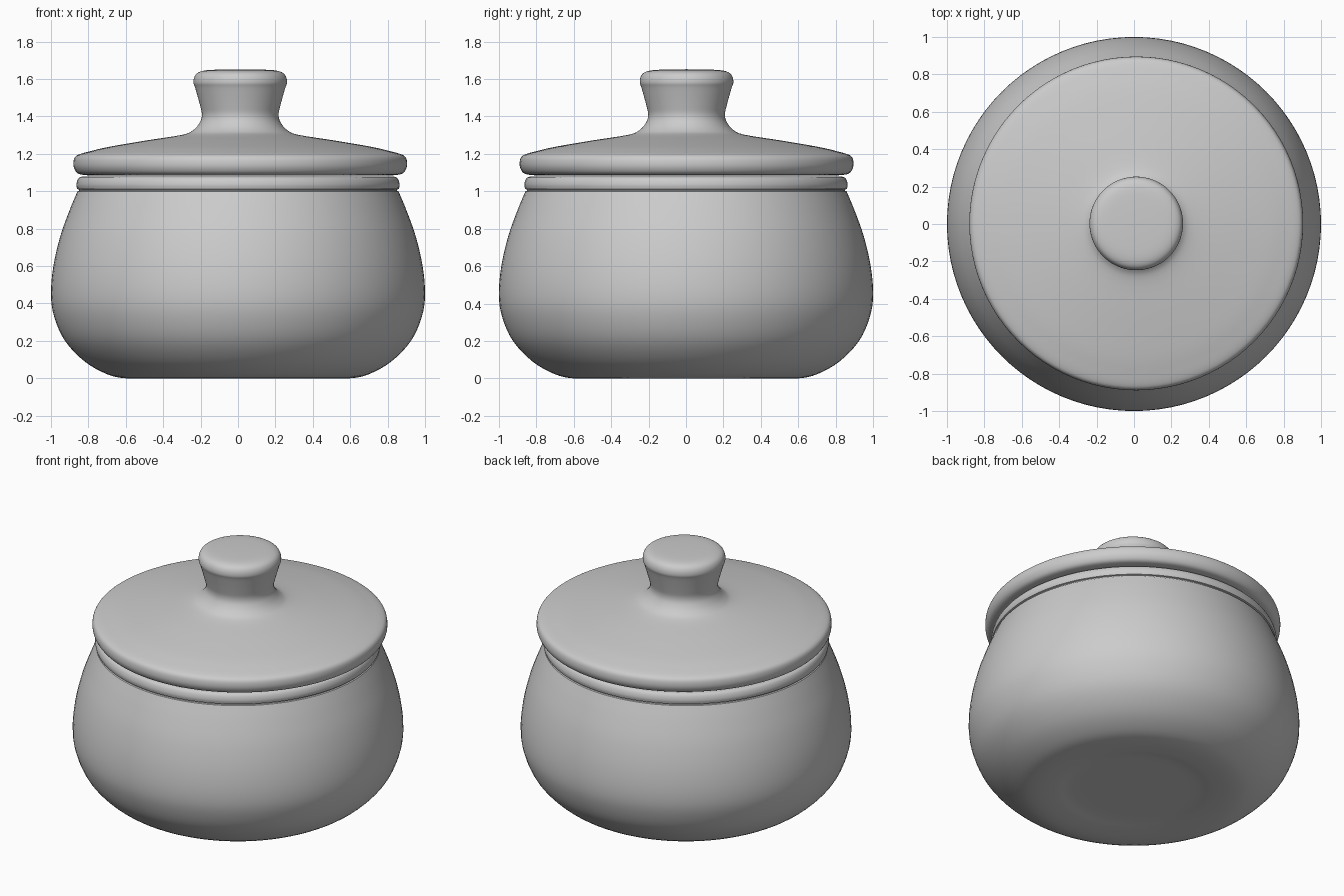
import bpy, bmesh, math
from mathutils import Vector

if "Cube" in bpy.data.objects:
    bpy.data.objects.remove(bpy.data.objects["Cube"])

SEGMENTS = 96

clay = bpy.data.materials.new("light_grey_clay")
clay.diffuse_color = (0.6, 0.6, 0.6, 1)
clay.use_nodes = True
clay.node_tree.nodes["Principled BSDF"].inputs["Base Color"].default_value = clay.diffuse_color


def smooth_curve(pts, steps=4):
    """Catmull-Rom curve through (radius, height) points."""
    p = [Vector(q) for q in pts]
    p = [2 * p[0] - p[1]] + p + [2 * p[-1] - p[-2]]
    out = []
    for a, b, c, d in zip(p, p[1:], p[2:], p[3:]):
        for i in range(steps):
            t = i / steps
            out.append(0.5 * (2 * b + (c - a) * t + (2 * a - 5 * b + 4 * c - d) * t ** 2
                              + (3 * b - a - 3 * c + d) * t ** 3))
    return out + [p[-2]]


def lathe(name, sections, centre=(0, 0)):
    """Spin smooth sections, joined at creases, around the z axis."""
    bm = bmesh.new()
    profile = [q for s in sections for q in smooth_curve(s)]
    verts = [bm.verts.new((max(q.x, 0), 0, q.y)) for q in profile]
    edges = [bm.edges.new(e) for e in zip(verts, verts[1:])]
    bmesh.ops.spin(bm, geom=verts + edges, cent=(0, 0, 0), axis=(0, 0, 1),
                   angle=math.tau, steps=SEGMENTS, use_merge=True)
    bmesh.ops.remove_doubles(bm, verts=bm.verts, dist=0.0002)
    bmesh.ops.recalc_face_normals(bm, faces=bm.faces)
    mesh = bpy.data.meshes.new(name)
    bm.to_mesh(mesh)
    bm.free()
    obj = bpy.data.objects.new(name, mesh)
    obj.location = (*centre, 0)
    bpy.context.collection.objects.link(obj)
    mesh.materials.append(clay)
    bpy.context.view_layer.objects.active = obj
    obj.select_set(True)
    bpy.ops.object.shade_smooth_by_angle(angle=math.radians(40))
    obj.select_set(False)
    return obj


# Round-bellied pot with a shallow foot recess, grooved rim and hollow inside
lathe("pot", [
    [(0, 0.015), (0.3, 0.015), (0.4, 0.012), (0.48, 0.002), (0.6, 0.0),
     (0.70, 0.022), (0.82, 0.09), (0.925, 0.20), (0.983, 0.33), (1.0, 0.45),
     (0.987, 0.60), (0.95, 0.76), (0.90, 0.90), (0.858, 1.0)],
    [(0.85, 1.003), (0.85, 1.009)],
    [(0.86, 1.012), (0.864, 1.035), (0.858, 1.06), (0.845, 1.075), (0.82, 1.08)],
    [(0.80, 1.08), (0.79, 1.06), (0.80, 0.98), (0.86, 0.82), (0.92, 0.60),
     (0.93, 0.45), (0.87, 0.25), (0.75, 0.13), (0.6, 0.08), (0.3, 0.07), (0, 0.07)],
])

# Domed lid and flared knob, resting slightly off centre
lathe("lid_with_knob", [
    [(0, 1.085), (0.4, 1.085), (0.77, 1.085), (0.84, 1.088), (0.872, 1.098),
     (0.889, 1.125), (0.892, 1.155), (0.884, 1.182), (0.86, 1.198), (0.80, 1.215),
     (0.70, 1.238), (0.50, 1.272), (0.31, 1.302), (0.25, 1.328), (0.215, 1.37),
     (0.205, 1.41), (0.215, 1.46), (0.24, 1.55), (0.25, 1.58), (0.245, 1.612),
     (0.225, 1.635), (0.18, 1.647), (0.09, 1.651), (0, 1.652)],
], centre=(0.012, 0.003))
